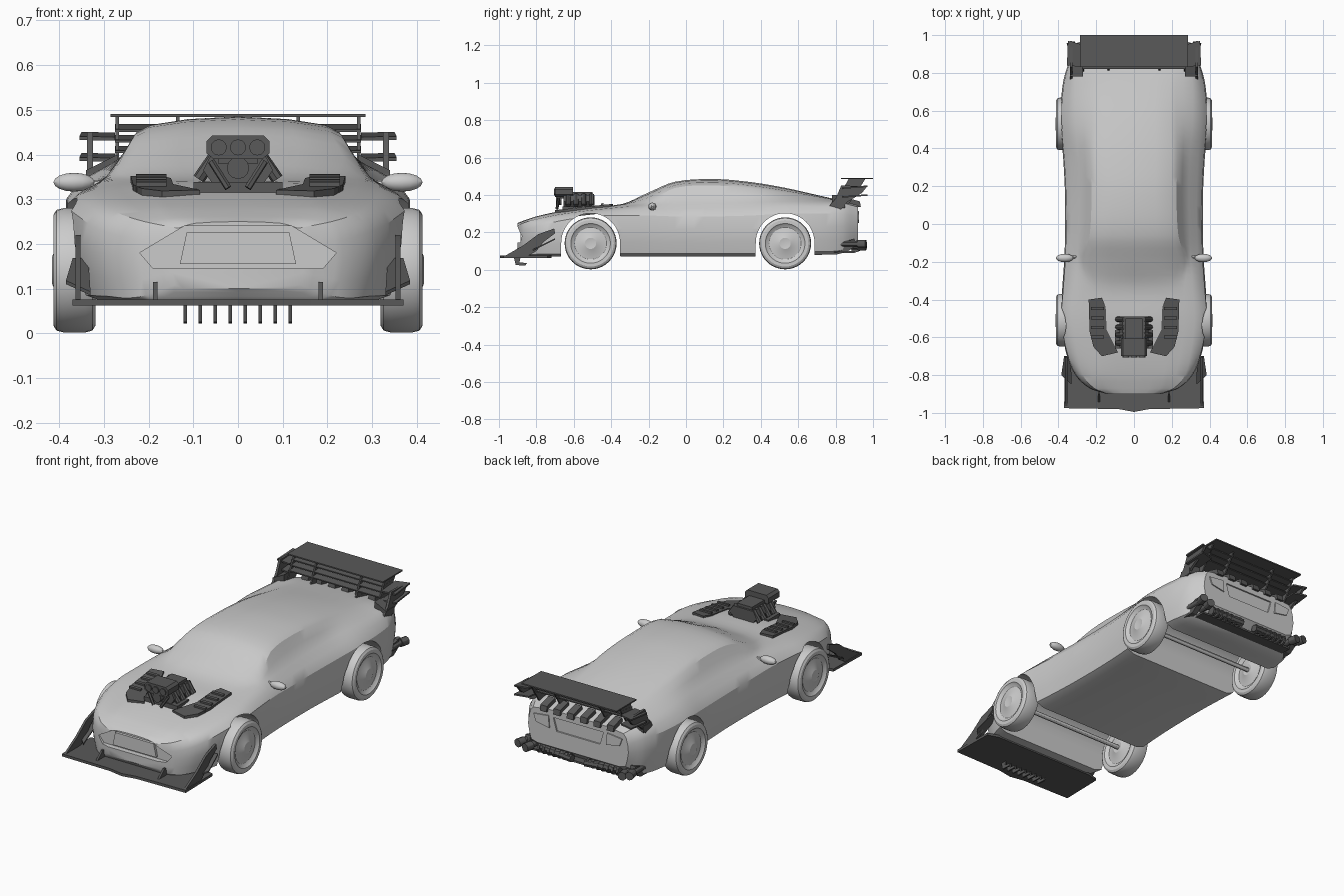
import bpy, bmesh, math
from mathutils import Matrix, Vector

if "Cube" in bpy.data.objects:
    bpy.data.objects.remove(bpy.data.objects["Cube"])


def material(name, v):
    m = bpy.data.materials.new(name)
    m.diffuse_color = (v, v, v, 1)
    m.use_nodes = True
    m.node_tree.nodes["Principled BSDF"].inputs["Base Color"].default_value = m.diffuse_color
    return m


LIGHT = material("light grey paint", 0.6)
DARK = material("dark grey parts", 0.1)


def finish(name, bm, mat, angle=30):
    bmesh.ops.recalc_face_normals(bm, faces=bm.faces)
    me = bpy.data.meshes.new(name)
    bm.to_mesh(me)
    bm.free()
    ob = bpy.data.objects.new(name, me)
    bpy.context.collection.objects.link(ob)
    me.materials.append(mat)
    smooth(ob, angle)
    return ob


def smooth(ob, angle):
    bpy.ops.object.select_all(action='DESELECT')
    ob.select_set(True)
    bpy.context.view_layer.objects.active = ob
    bpy.ops.object.shade_smooth_by_angle(angle=math.radians(angle))


def prism(name, pts, axis, a, b, mat=DARK, shear=0.0, y0=0.0):
    """Extrude a 2D outline along an axis, optionally sloping z with y."""
    place = {'x': lambda p, t: (t, p[0], p[1]), 'y': lambda p, t: (p[0], t, p[1]),
             'z': lambda p, t: (p[0], p[1], t)}[axis]
    bm = bmesh.new()
    rings = [[bm.verts.new(place(p, t)) for p in pts] for t in (a, b)]
    n = len(pts)
    for i in range(n):
        bm.faces.new([rings[0][i], rings[0][(i + 1) % n], rings[1][(i + 1) % n], rings[1][i]])
    for r in rings:
        bm.faces.new(r)
    for v in bm.verts:
        v.co.z += shear * (v.co.y - y0)
    return finish(name, bm, mat, 20)


def box(name, x0, x1, y0, y1, z0, z1, mat=DARK, shear=0.0):
    return prism(name, [(x0, y0), (x1, y0), (x1, y1), (x0, y1)], 'z', z0, z1, mat, shear, (y0 + y1) / 2)


def tube(name, p, q, r, mat=DARK, n=12):
    p, q = Vector(p), Vector(q)
    bm = bmesh.new()
    rot = (q - p).to_track_quat('Z', 'Y').to_matrix().to_4x4()
    bmesh.ops.create_cone(bm, cap_ends=True, segments=n, radius1=r, radius2=r,
                          depth=(q - p).length, matrix=Matrix.Translation((p + q) / 2) @ rot)
    return finish(name, bm, mat)


# Body stations: y, half width, bottom z, shoulder z, belt x, belt z, roof edge x, roof edge z, centre z
ST = [(-.90, .15, .10, .20, .135, .235, .11, .243, .25),
      (-.87, .235, .07, .21, .21, .25, .16, .256, .262),
      (-.80, .31, .07, .23, .27, .27, .18, .283, .285),
      (-.68, .36, .07, .26, .30, .295, .20, .305, .312),
      (-.51, .39, .07, .285, .32, .318, .22, .33, .338),
      (-.34, .38, .07, .29, .31, .335, .23, .345, .352),
      (-.20, .37, .07, .29, .30, .345, .27, .365, .413),
      (-.06, .365, .07, .285, .295, .35, .235, .437, .47),
      (.15, .365, .07, .285, .29, .355, .225, .45, .485),
      (.35, .375, .07, .29, .295, .36, .23, .435, .468),
      (.53, .39, .075, .30, .31, .365, .225, .41, .438),
      (.72, .38, .08, .30, .31, .36, .22, .382, .395),
      (.84, .35, .09, .30, .30, .355, .22, .365, .368),
      (.92, .30, .15, .28, .27, .335, .20, .345, .35)]


def station(i, t):
    """Hermite blend between station i and i + 1."""
    y = [s[0] for s in ST]
    h = y[i + 1] - y[i]

    def slope(k, c):
        lo, hi = max(k - 1, 0), min(k + 1, len(ST) - 1)
        return (ST[hi][c] - ST[lo][c]) / (y[hi] - y[lo])
    out = [y[i] + h * t]
    for c in range(1, 9):
        a, b = ST[i][c], ST[i + 1][c]
        out.append((2*t**3 - 3*t*t + 1) * a + (t**3 - 2*t*t + t) * h * slope(i, c)
                   + (3*t*t - 2*t**3) * b + (t**3 - t*t) * h * slope(i + 1, c))
    return out


def ring(s):
    y, w, zb, zs, xb, zl, xr, zr, zc = s
    d, r = zs - zb, zc - zr
    half = [(w * .82, zb), (w * .94, zb + .08 * d), (w * .975, zb + .35 * d), (w, zb + .68 * d),
            (w * .985, zs), (w * .55 + xb * .45, zs + .62 * (zl - zs)), (xb, zl),
            (xr * .55 + xb * .45, zl + .52 * (zr - zl)), (xr, zr), (xr * .87, zr + .45 * r), (xr * .5, zr + .83 * r)]
    loop = [(0, zb)] + half + [(0, zc)] + [(-x, z) for x, z in reversed(half)]
    return [(x, y, z) for x, z in loop]


# Body shell
bm = bmesh.new()
rows = [station(i, k / 4) for i in range(len(ST) - 1) for k in range(4)] + [list(ST[-1])]
rings = [[bm.verts.new(p) for p in ring(s)] for s in rows]
for a, b in zip(rings, rings[1:]):
    n = len(a)
    for i in range(n):
        bm.faces.new([a[i], a[(i + 1) % n], b[(i + 1) % n], b[i]])
bm.faces.new(rings[0])
bm.faces.new(rings[-1])
body = finish("body", bm, LIGHT)

# Cutters: wheel arches right through, grille mouth, rear panel
AXLES = (-.51, .53)
cutters = []
for cy in AXLES:
    arc = [(cy + .157 * math.cos(math.pi * k / 24), .145 + .157 * math.sin(math.pi * k / 24)) for k in range(25)]
    cutters.append(prism("arch_cutter", arc + [(cy - .16, 0), (cy + .16, 0)], 'x', -.6, .6, LIGHT))
mouth = [(-.19, .145), (-.22, .18), (-.12, .24), (.12, .24), (.22, .18), (.19, .145)]
cutters.append(prism("grille_cutter", mouth, 'y', -1, -.872, LIGHT))
cutters.append(prism("tail_cutter", [(-.13, .24), (.13, .24), (.15, .31), (-.15, .31)], 'y', .912, 1, LIGHT))
for c in cutters:
    c.hide_render = True
    m = body.modifiers.new("cut", 'BOOLEAN')
    m.operation, m.object, m.solver = 'DIFFERENCE', c, 'EXACT'
    bpy.context.view_layer.objects.active = body
    bpy.ops.object.modifier_apply(modifier=m.name)
for c in cutters:
    bpy.data.objects.remove(c)
smooth(body, 28)
prism("grille_panel", [(-.13, .155), (.13, .155), (.115, .225), (-.115, .225)], 'y', -.885, -.868, LIGHT)

# Wheels: lathed tyre and dished rim
PROFILE = [(.045, 0), (.05, .03), (.038, .06), (.034, .085), (.040, .098), (.047, .106), (.047, .124),
           (.040, .135), (.025, .139)]
for cy in AXLES:
    for s in (-1, 1):
        bm = bmesh.new()
        prof = PROFILE + [(-x, r) for x, r in reversed(PROFILE)]
        vs = [bm.verts.new((x, 0, r)) for x, r in prof]
        es = [bm.edges.new(e) for e in zip(vs, vs[1:])]
        bmesh.ops.spin(bm, geom=vs + es, cent=(0, 0, 0), axis=(1, 0, 0), angle=2 * math.pi,
                       steps=40, use_duplicate=False)
        bmesh.ops.remove_doubles(bm, verts=bm.verts, dist=1e-5)
        bmesh.ops.translate(bm, verts=bm.verts, vec=(s * .366, cy, .141))
        finish("wheel", bm, LIGHT)
    tube("axle", (-.33, cy, .141), (.33, cy, .141), .012, LIGHT)

# Mirrors on short stalks
for s in (-1, 1):
    bm = bmesh.new()
    bmesh.ops.create_uvsphere(bm, u_segments=14, v_segments=8, radius=1)
    bmesh.ops.scale(bm, verts=bm.verts, vec=(.047, .022, .021))
    bmesh.ops.translate(bm, verts=bm.verts, vec=(s * .367, -.18, .338))
    finish("mirror", bm, LIGHT)
    tube("mirror_stalk", (s * .29, -.17, .335), (s * .35, -.18, .332), .009, LIGHT, 8)

# Front splitter, end fences, braces, under-fins
prism("splitter", [(-.37, -.975), (-.08, -.98), (0, -.995), (.08, -.98), (.37, -.975), (.365, -.74),
                   (.3, -.72), (-.3, -.72), (-.365, -.74)], 'z', .062, .076)
fence = [(-.975, .07), (-.86, .065), (-.80, .10), (-.76, .15), (-.70, .195), (-.705, .22), (-.79, .19), (-.87, .13)]
for s in (-1, 1):
    prism("splitter_fence", fence, 'x', s * .352, s * .364)
    prism("front_canard", [(s * .33, -.85), (s * .385, -.80), (s * .37, -.70), (s * .335, -.70)],
          'z', .125, .133, DARK, .5, -.77)
    prism("splitter_brace", [(-.95, .07), (-.86, .07), (-.86, .115), (-.90, .115)], 'x', s * .18, s * .19)
for i in range(8):
    x = -.118 + i * .0335
    prism("under_fin", [(-.92, .065), (-.885, .065), (-.89, .04), (-.85, .035), (-.86, .022), (-.91, .025)],
          'x', x - .004, x + .004)

# Hood vents with slats
for s in (-1, 1):
    out = [(.24, -.40), (.17, -.39), (.15, -.44), (.145, -.56), (.085, -.68), (.17, -.70), (.215, -.65), (.235, -.57)]
    prism("hood_vent", [(s * x, y) for x, y in out], 'z', .29, .335, DARK, .11, -.55)
    for k in range(4):
        y = -.44 - k * .05
        prism("vent_slat", [(s * .16, y), (s * .228, y), (s * .228, y - .015), (s * .16, y - .015)],
              'z', .32, .344, DARK, .11, -.55)

# Exposed engine: vee block, manifold pipes, blower and intake scoop
prism("engine_block", [(-.04, .31), (.04, .31), (.078, .365), (.06, .40), (-.06, .40), (-.078, .365)], 'y', -.655, -.49)
box("engine_tray", -.10, .10, -.66, -.56, .30, .338)
box("blower", -.045, .045, -.67, -.50, .38, .415)
tube("blower_pulley", (0, -.665, .37), (0, -.695, .37), .025)
for s in (-1, 1):
    for k in range(4):
        y = -.63 + k * .042
        tube("manifold_pipe", (s * .05, y, .40), (s * .088, y, .345), .014, DARK, 8)
    tube("front_belt_post", (s * .06, -.68, .385), (s * .022, -.69, .325), .008, DARK, 6)
prism("intake_scoop", [(-.055, .39), (.055, .39), (.07, .402), (.07, .43), (.057, .443), (-.057, .443),
                       (-.07, .43), (-.07, .402)], 'y', -.70, -.605)
for x in (-.043, 0, .043):
    tube("intake_trumpet", (x, -.69, .416), (x, -.706, .416), .018)

# Rear wing: stacked planes, posts, side fences and winglets
box("wing_top", -.285, .285, .83, 1.0, .484, .491)
for k, z in enumerate((.456, .432, .408)):
    box("wing_slat", -.275, .275, .85 - k * .015, .945 - k * .02, z, z + .006, DARK, .12)
for x in (-.27, -.135, .135, .27):
    prism("wing_post", [(.80, .35), (.87, .35), (.91, .41), (.96, .487), (.87, .487), (.83, .41)],
          'x', x - .004, x + .004)
for s in (-1, 1):
    prism("wing_fence", [(.73, .30), (.81, .30), (.86, .36), (.94, .41), (.97, .447), (.83, .45), (.80, .38)],
          'x', s * .325, s * .338)
    for z in (.437, .39):
        prism("winglet", [(s * .275, .83), (s * .355, .84), (s * .35, .97), (s * .275, .95)],
              'z', z, z + .008, DARK, .08, .9)
    prism("wing_bracket", [(s * .27, .36), (s * .34, .33), (s * .34, .365), (s * .27, .40)], 'y', .78, .85)
for i in range(6):
    x = -.2 + i * .08
    prism("vortex_tooth", [(.85, .345), (.935, .335), (.93, .365), (.86, .385)], 'x', x - .02, x + .02)

# Tail lights, rear diffuser and exhausts
for s in (-1, 1):
    prism("tail_light", [(s * .17, .25), (s * .25, .265), (s * .265, .305), (s * .175, .315)],
          'y', .918, .926, LIGHT)
    tube("diffuser_bar", (s * .04, .915, .115), (s * .24, .90, .125), .02, DARK, 8)
    for k in range(7):
        x = s * (.05 + k * .03)
        tube("diffuser_rib", (x, .905, .118), (x + s * .012, .905, .118), .026, DARK, 8)
    prism("diffuser_side", [(.70, .09), (.86, .095), (.91, .13), (.90, .165), (.84, .15)], 'x', s * .30, s * .33)
    for x, z in ((.28, .125), (.325, .138)):
        tube("exhaust_pipe", (s * x, .80, z), (s * x, .935, z), .016)
        tube("exhaust_tip", (s * x, .92, z), (s * (x + .01), .962, z), .022)
box("diffuser_floor", -.29, .29, .80, .90, .09, .10)
